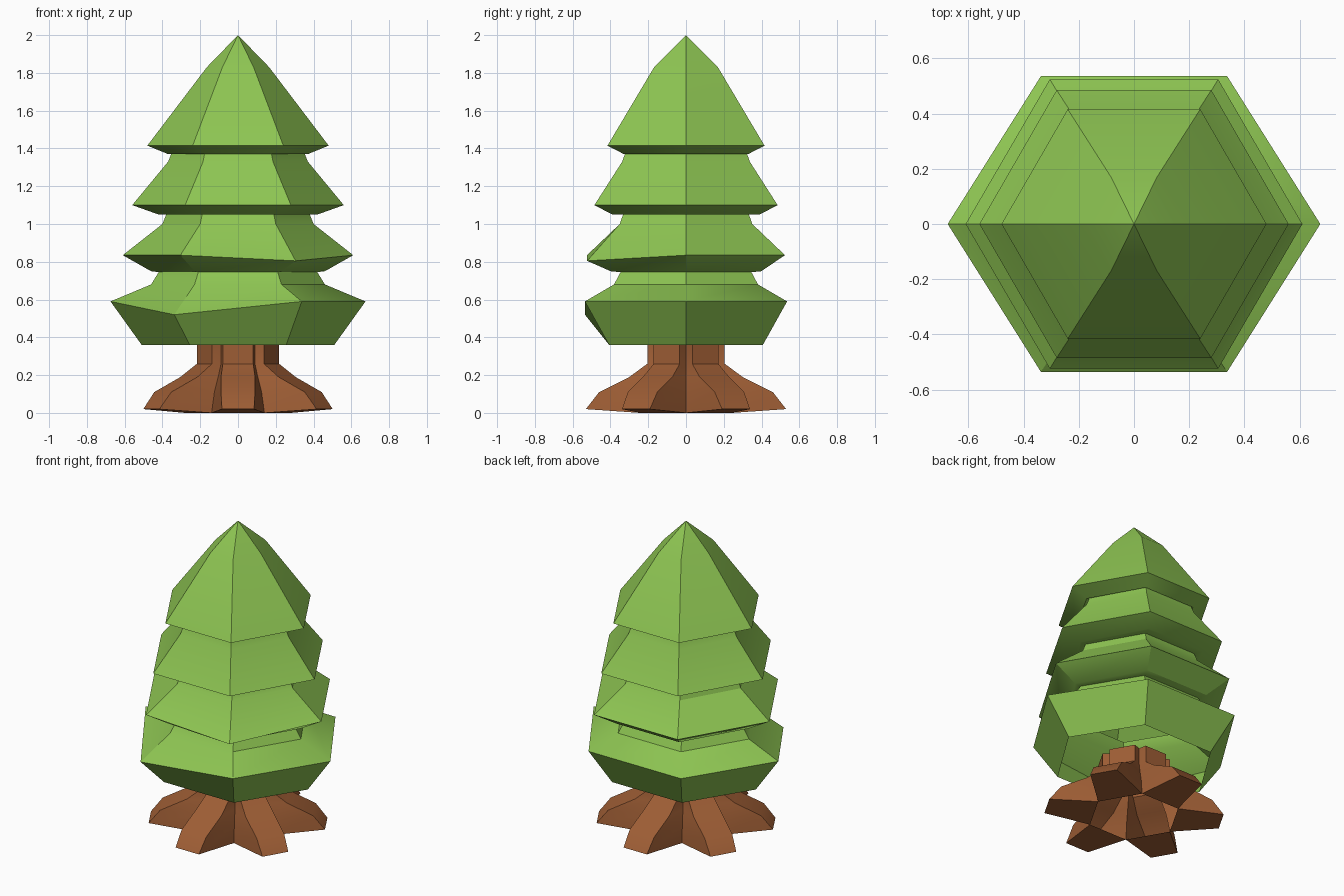
import bpy, bmesh
from math import cos, sin, radians

if "Cube" in bpy.data.objects:
    bpy.data.objects.remove(bpy.data.objects["Cube"])


def paint(name, color):
    mat = bpy.data.materials.new(name)
    mat.diffuse_color = (*color, 1)
    mat.use_nodes = True
    mat.node_tree.nodes["Principled BSDF"].inputs["Base Color"].default_value = mat.diffuse_color
    return mat


def bridge(bm, low, high):
    n = len(low)
    for i in range(n):
        j = (i + 1) % n
        bm.faces.new((low[i], low[j], high[j], high[i]))


def finish(bm, name, mat):
    mesh = bpy.data.meshes.new(name)
    bm.to_mesh(mesh)
    bm.free()
    obj = bpy.data.objects.new(name, mesh)
    bpy.context.collection.objects.link(obj)
    mesh.materials.append(mat)
    bpy.ops.object.select_all(action='DESELECT')
    obj.select_set(True)
    bpy.context.view_layer.objects.active = obj
    bpy.ops.object.shade_smooth_by_angle(angle=radians(28))
    return obj


green = paint("leaf_green", (0.27, 0.56, 0.085))
brown = paint("bark_brown", (0.34, 0.11, 0.035))

# Foliage: hexagonal rings (z, x radius, y radius), open underneath
profile = [
    (0.36, 0.51, 0.47), (0.59, 0.675, 0.618), (0.68, 0.46, 0.44), (0.745, 0.42, 0.40),
    (0.75, 0.46, 0.46), (0.835, 0.61, 0.605), (1.0, 0.40, 0.405), (1.05, 0.38, 0.385),
    (1.05, 0.42, 0.45), (1.1, 0.56, 0.56), (1.33, 0.37, 0.39), (1.38, 0.35, 0.37),
    (1.37, 0.37, 0.38), (1.415, 0.48, 0.48), (1.83, 0.165, 0.195),
]
droop = {(1, 4): -0.07, (5, 5): -0.03}  # two sagging rim corners
bm = bmesh.new()
rings = []
for r, (z, rx, ry) in enumerate(profile):
    rings.append([bm.verts.new((rx * cos(radians(60 * k)), ry * sin(radians(60 * k)),
                                z + droop.get((r, k), 0))) for k in range(6)])
for low, high in zip(rings, rings[1:]):
    bridge(bm, low, high)
apex = bm.verts.new((0, 0, 2))
for k in range(6):
    bm.faces.new((rings[-1][k], rings[-1][(k + 1) % 6], apex))
finish(bm, "foliage", green)

# Trunk with six roots: ridge radius, ridge z, half width, valley radius, valley z
levels = [
    (0.53, 0.02, 0.085, 0.28, 0.0),
    (0.46, 0.11, 0.09, 0.25, 0.11),
    (0.30, 0.19, 0.09, 0.21, 0.19),
    (0.205, 0.26, 0.08, 0.18, 0.26),
    (0.205, 0.37, 0.08, 0.18, 0.37),
]
bm = bmesh.new()
rings = []
for rr, rz, w, vr, vz in levels:
    ring = []
    for k in range(6):
        a = radians(30 + 60 * k)
        b = radians(60 + 60 * k)
        for s in (-w, w):
            ring.append(bm.verts.new((rr * cos(a) - s * sin(a), rr * sin(a) + s * cos(a), rz)))
        ring.append(bm.verts.new((vr * cos(b), vr * sin(b), vz)))
    rings.append(ring)
for low, high in zip(rings, rings[1:]):
    bridge(bm, low, high)
# Root undersides, leaving the hollow middle open
base = rings[0]
for k in range(6):
    bm.faces.new((base[3 * k - 1], base[3 * k + 2], base[3 * k + 1], base[3 * k]))
finish(bm, "trunk_and_roots", brown)
